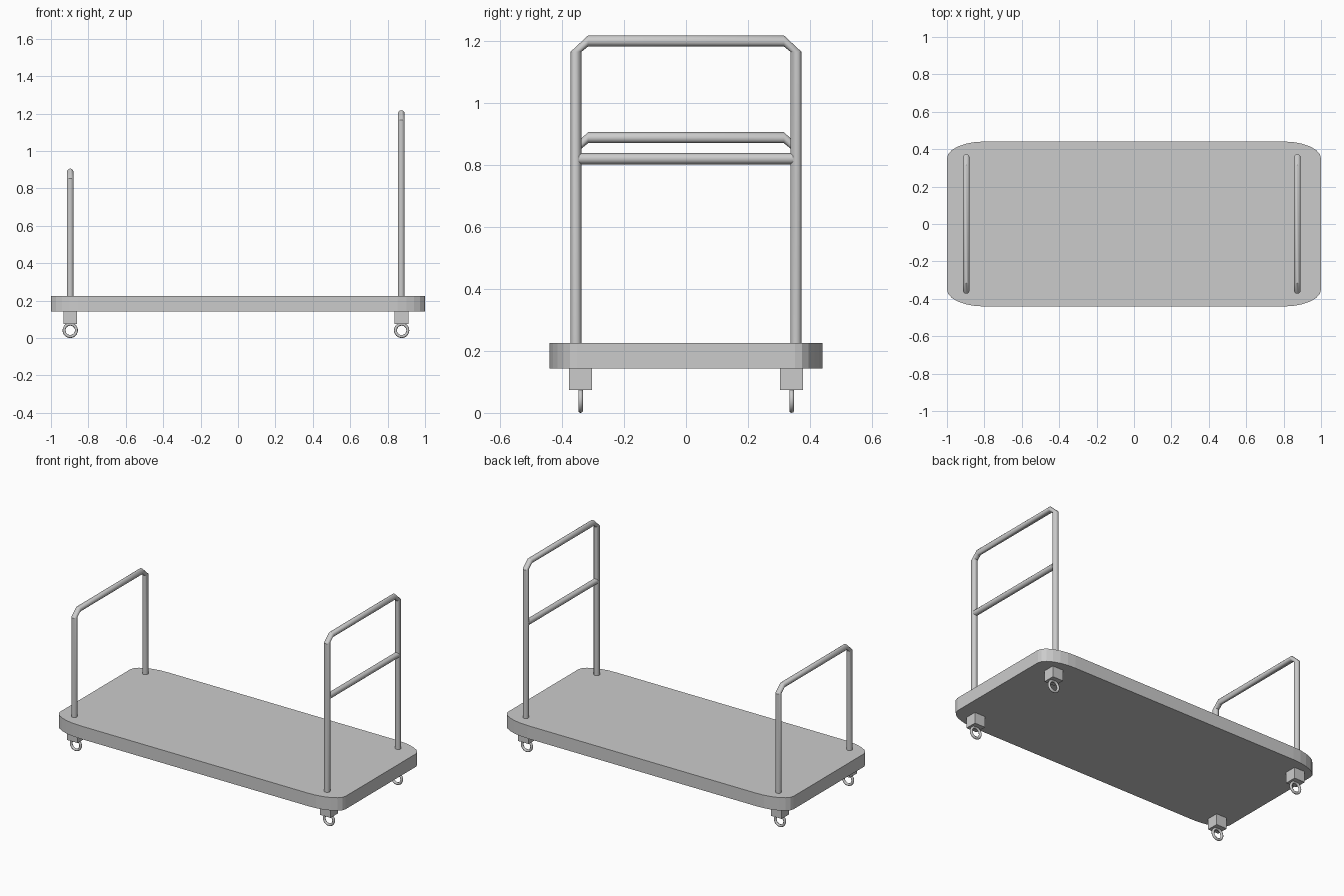
import bpy, bmesh, math
from mathutils import Vector

if "Cube" in bpy.data.objects:
    bpy.data.objects.remove(bpy.data.objects["Cube"])

R = 0.0178  # tube radius


def finish(name, bm, smooth=None):
    bmesh.ops.recalc_face_normals(bm, faces=bm.faces)
    me = bpy.data.meshes.new(name)
    bm.to_mesh(me)
    bm.free()
    ob = bpy.data.objects.new(name, me)
    bpy.context.collection.objects.link(ob)
    if smooth:
        bpy.ops.object.select_all(action='DESELECT')
        ob.select_set(True)
        bpy.context.view_layer.objects.active = ob
        bpy.ops.object.shade_smooth_by_angle(angle=math.radians(smooth))
    return ob


def tube(name, x, stations, sides=12):
    """Tube in a plane of constant x; stations are (y, z, tilt of travel direction)."""
    bm = bmesh.new()
    rings = []
    for y, z, tilt in stations:
        across = Vector((0, math.cos(tilt), math.sin(tilt)))
        ring = []
        for i in range(sides):
            a = math.tau * i / sides
            p = Vector((x, y, z)) + Vector((R * math.sin(a), 0, 0)) + across * R * math.cos(a)
            ring.append(bm.verts.new(p))
        rings.append(ring)
    for a, b in zip(rings, rings[1:]):
        for i in range(sides):
            j = (i + 1) % sides
            bm.faces.new((a[i], a[j], b[j], b[i]))
    bm.faces.new(rings[0])
    bm.faces.new(rings[-1])
    return finish(name, bm, 35)


def handle(name, x, top):
    # upright, chamfered corner, top bar, chamfered corner, upright
    h = math.pi / 2
    return tube(name, x, [(-0.355, 0.215, 0), (-0.355, top - 0.035, 0),
                          (-0.316, top, -h), (0.316, top, -h),
                          (0.355, top - 0.035, -2 * h), (0.355, 0.215, -2 * h)])


# Deck with elliptical corners
bm = bmesh.new()
rx, ry, n = 0.2, 0.09, 6
outline = []
for q, (sx, sy) in enumerate([(1, 1), (-1, 1), (-1, -1), (1, -1)]):
    for k in range(n + 1):
        a = math.pi / 2 * (q + k / n)
        outline.append(bm.verts.new((sx * (1 - rx) + rx * math.cos(a),
                                     sy * (0.441 - ry) + ry * math.sin(a), 0.143)))
base = bm.faces.new(outline)
ext = bmesh.ops.extrude_face_region(bm, geom=[base], use_keep_orig=True)
bmesh.ops.translate(bm, vec=(0, 0, 0.082),
                    verts=[v for v in ext['geom'] if isinstance(v, bmesh.types.BMVert)])
finish("deck", bm)

# Push handles and cross rail
handle("low_handle", -0.897, 0.888)
handle("tall_handle", 0.873, 1.2)
tube("cross_rail", 0.873, [(-0.345, 0.82, math.pi / 2), (0.345, 0.82, math.pi / 2)])

# Casters: mounting block and ring wheel at each corner
for xn, x in (("left", -0.897), ("right", 0.875)):
    for yn, y in (("front", -0.34), ("back", 0.341)):
        bm = bmesh.new()
        bmesh.ops.create_cube(bm, size=1)
        bmesh.ops.scale(bm, vec=(0.074, 0.074, 0.072), verts=bm.verts)
        bmesh.ops.translate(bm, vec=(x, y, 0.11), verts=bm.verts)
        finish(f"caster_block_{yn}_{xn}", bm)
        bpy.ops.mesh.primitive_torus_add(location=(x, y, 0.041), rotation=(math.pi / 2, 0, 0),
                                         major_radius=0.033, minor_radius=0.008,
                                         major_segments=24, minor_segments=10)
        bpy.context.object.name = f"caster_wheel_{yn}_{xn}"
        bpy.ops.object.shade_smooth_by_angle(angle=math.radians(40))
